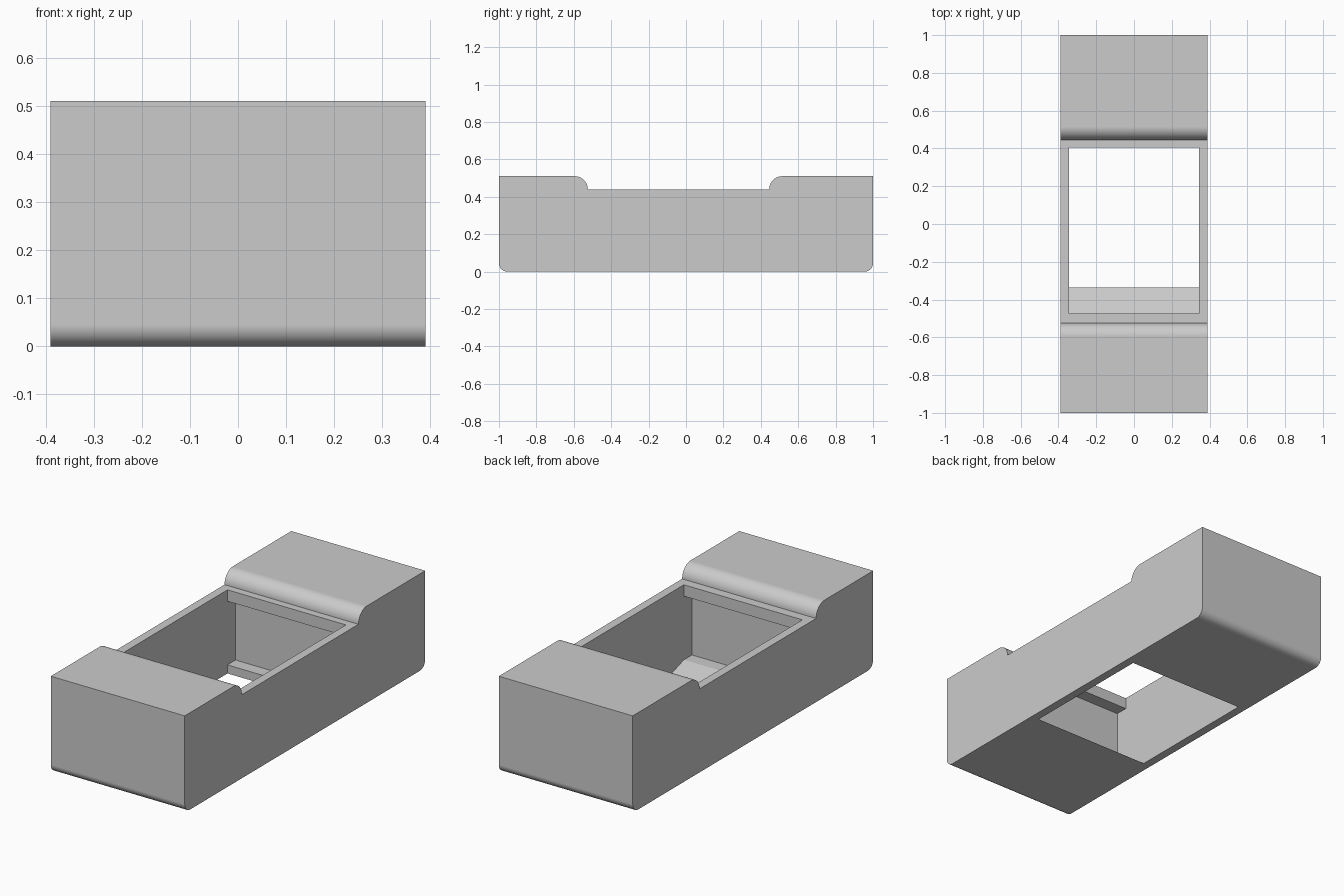
import bpy, bmesh, math

cube = bpy.data.objects.get("Cube")
if cube:
    bpy.data.objects.remove(cube, do_unlink=True)

grey = bpy.data.materials.new("plain grey")
grey.use_nodes = True
COLOUR = (0.6, 0.6, 0.6, 1)
grey.diffuse_color = COLOUR
grey.node_tree.nodes["Principled BSDF"].inputs["Base Color"].default_value = COLOUR


def arc(cy, cz, r, start, end, steps=14):
    """Points of a circular arc in the side plane, angles in degrees."""
    return [(cy + r * math.cos(math.radians(start + (end - start) * i / steps)),
             cz + r * math.sin(math.radians(start + (end - start) * i / steps)))
            for i in range(steps + 1)]


def prism(name, profile, half_width):
    """Extrude a side profile of (y, z) points across the width."""
    bm = bmesh.new()
    face = bm.faces.new([bm.verts.new((-half_width, y, z)) for y, z in profile])
    new = bmesh.ops.extrude_face_region(bm, geom=[face])["geom"]
    moved = [v for v in new if isinstance(v, bmesh.types.BMVert)]
    bmesh.ops.translate(bm, verts=moved, vec=(2 * half_width, 0, 0))
    bmesh.ops.recalc_face_normals(bm, faces=bm.faces)
    mesh = bpy.data.meshes.new(name)
    bm.to_mesh(mesh)
    bm.free()
    mesh.materials.append(grey)
    obj = bpy.data.objects.new(name, mesh)
    bpy.context.collection.objects.link(obj)
    return obj


TOP, DECK, FLOOR, LIP = 0.51, 0.44, 0.045, 0.38
STEP, EDGE = TOP - DECK, 0.045

# Outer body: rounded lower ends, and a lowered deck between two raised blocks
outline = arc(-1 + EDGE, EDGE, EDGE, 180, 270)
outline += arc(1 - EDGE, EDGE, EDGE, 270, 360)
outline += [(1, TOP)]
outline += arc(0.445 + STEP, DECK, STEP, 90, 180)
outline += arc(-0.525 - STEP, DECK, STEP, 0, 90)
outline += [(-1, TOP)]
body = prism("hollow_body", outline, 0.39)

# Well: open above and below, undercut at both ends, with a ramp at the front
front, back, undercut = -0.475, 0.405, 0.067
well = [(front, 0.6), (front, LIP), (front - undercut, LIP),
        (front - undercut, FLOOR), (front, FLOOR), (-0.335, 0), (-0.335, -0.1),
        (back, -0.1), (back, FLOOR), (back + undercut, FLOOR),
        (back + undercut, LIP), (back, LIP), (back, 0.6)]
cutter = prism("well_cutter", well, 0.345)
cutter.hide_render = True

cut = body.modifiers.new("well", "BOOLEAN")
cut.operation = "DIFFERENCE"
cut.solver = "EXACT"
cut.object = cutter
bpy.context.view_layer.objects.active = body
bpy.ops.object.select_all(action="DESELECT")
body.select_set(True)
bpy.ops.object.modifier_apply(modifier=cut.name)
bpy.data.objects.remove(cutter, do_unlink=True)

# Smooth rounded edges, flat faces elsewhere
bpy.ops.object.shade_smooth_by_angle(angle=math.radians(15))
weighted = body.modifiers.new("even shading", "WEIGHTED_NORMAL")
weighted.keep_sharp = True
